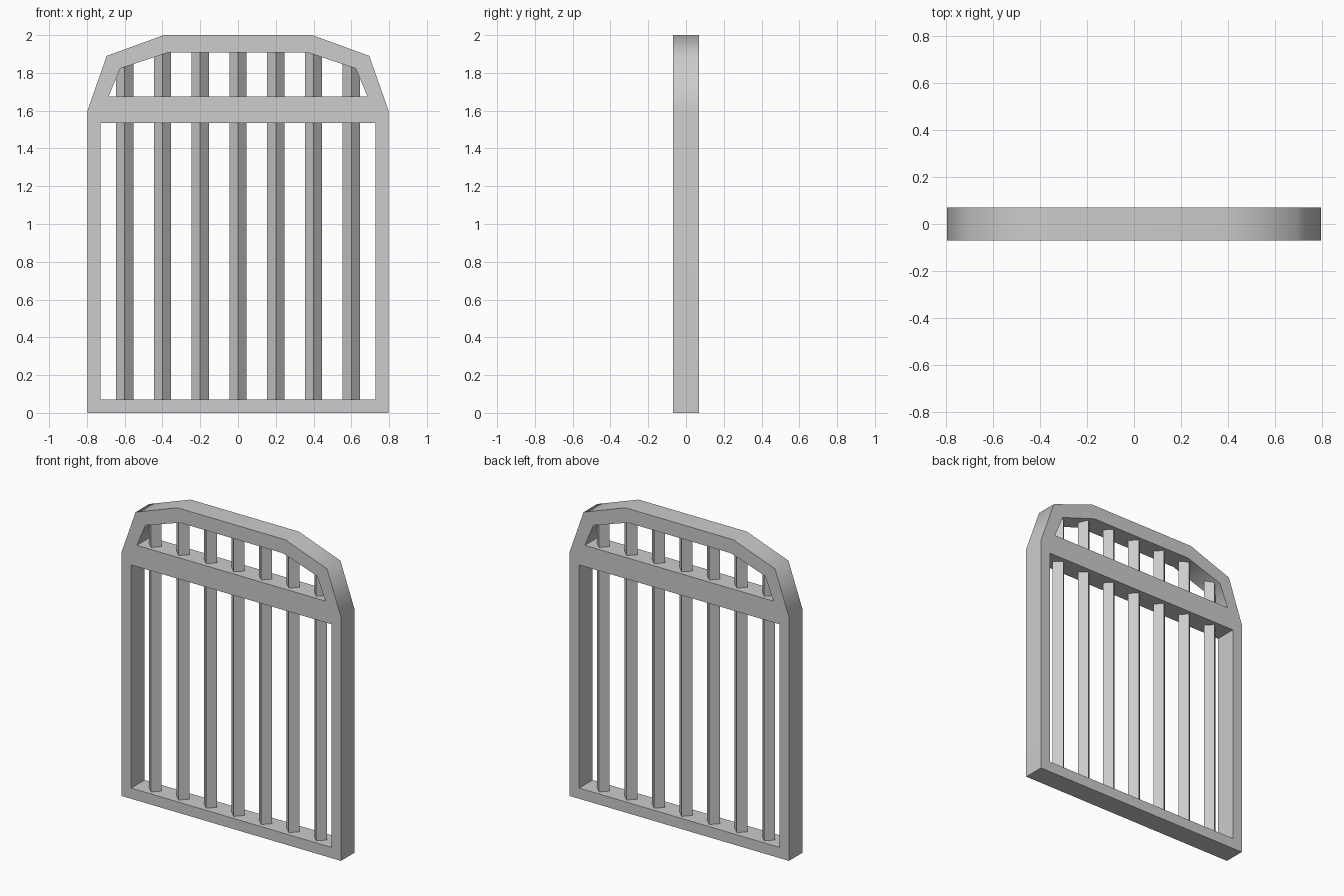
import bpy, bmesh, math

cube = bpy.data.objects.get("Cube")
if cube:
    bpy.data.objects.remove(cube, do_unlink=True)

DEPTH = 0.14

# Plain grey metal
grey = bpy.data.materials.new("light_grey")
grey.use_nodes = True
colour = (0.604, 0.604, 0.604, 1)
grey.diffuse_color = colour
grey.node_tree.nodes["Principled BSDF"].inputs["Base Color"].default_value = colour


def add_object(name, bm):
    bmesh.ops.recalc_face_normals(bm, faces=bm.faces)
    mesh = bpy.data.meshes.new(name)
    bm.to_mesh(mesh)
    bm.free()
    mesh.materials.append(grey)
    obj = bpy.data.objects.new(name, mesh)
    bpy.context.collection.objects.link(obj)
    return obj


def mirrored(half):
    """Close a right-hand half outline by mirroring it in x."""
    return half + [(-x, z) for x, z in reversed(half)]


# Frame: arched outline with a lower and an upper opening, extruded in depth
outline = mirrored([(0.797, 0), (0.797, 1.6), (0.695, 1.89), (0.393, 2.0)])
lower_opening = mirrored([(0.727, 0.07), (0.727, 1.535)])
upper_opening = mirrored([(0.685, 1.675), (0.624, 1.823), (0.372, 1.907)])

bm = bmesh.new()
for loop in (outline, lower_opening, upper_opening):
    verts = [bm.verts.new((x, -DEPTH / 2, z)) for x, z in loop]
    for i, v in enumerate(verts):
        bm.edges.new((verts[i - 1], v))
bmesh.ops.triangle_fill(bm, edges=bm.edges[:], use_beauty=True, normal=(0, -1, 0))
extruded = bmesh.ops.extrude_face_region(bm, geom=bm.faces[:], use_keep_orig=True)
back = [g for g in extruded["geom"] if isinstance(g, bmesh.types.BMVert)]
bmesh.ops.translate(bm, verts=back, vec=(0, DEPTH, 0))
frame = add_object("gate_frame", bm)

# Soft shading around the arch, crisp corners elsewhere
bpy.ops.object.select_all(action="DESELECT")
frame.select_set(True)
bpy.context.view_layer.objects.active = frame
bpy.ops.object.shade_smooth_by_angle(angle=math.radians(60))
weighted = frame.modifiers.new("weighted_normals", "WEIGHTED_NORMAL")
weighted.keep_sharp = True

# Bars: square rods turned edge-on, ending inside the arch
for i in range(-3, 4):
    x = i * 0.2
    bottom, top = 0.03, 1.86 if abs(i) == 3 else 1.94
    bm = bmesh.new()
    bmesh.ops.create_cone(bm, cap_ends=True, segments=4, radius1=0.046,
                          radius2=0.046, depth=top - bottom)
    bmesh.ops.translate(bm, verts=bm.verts, vec=(x, 0, (top + bottom) / 2))
    add_object(f"bar_{i + 4}", bm)
